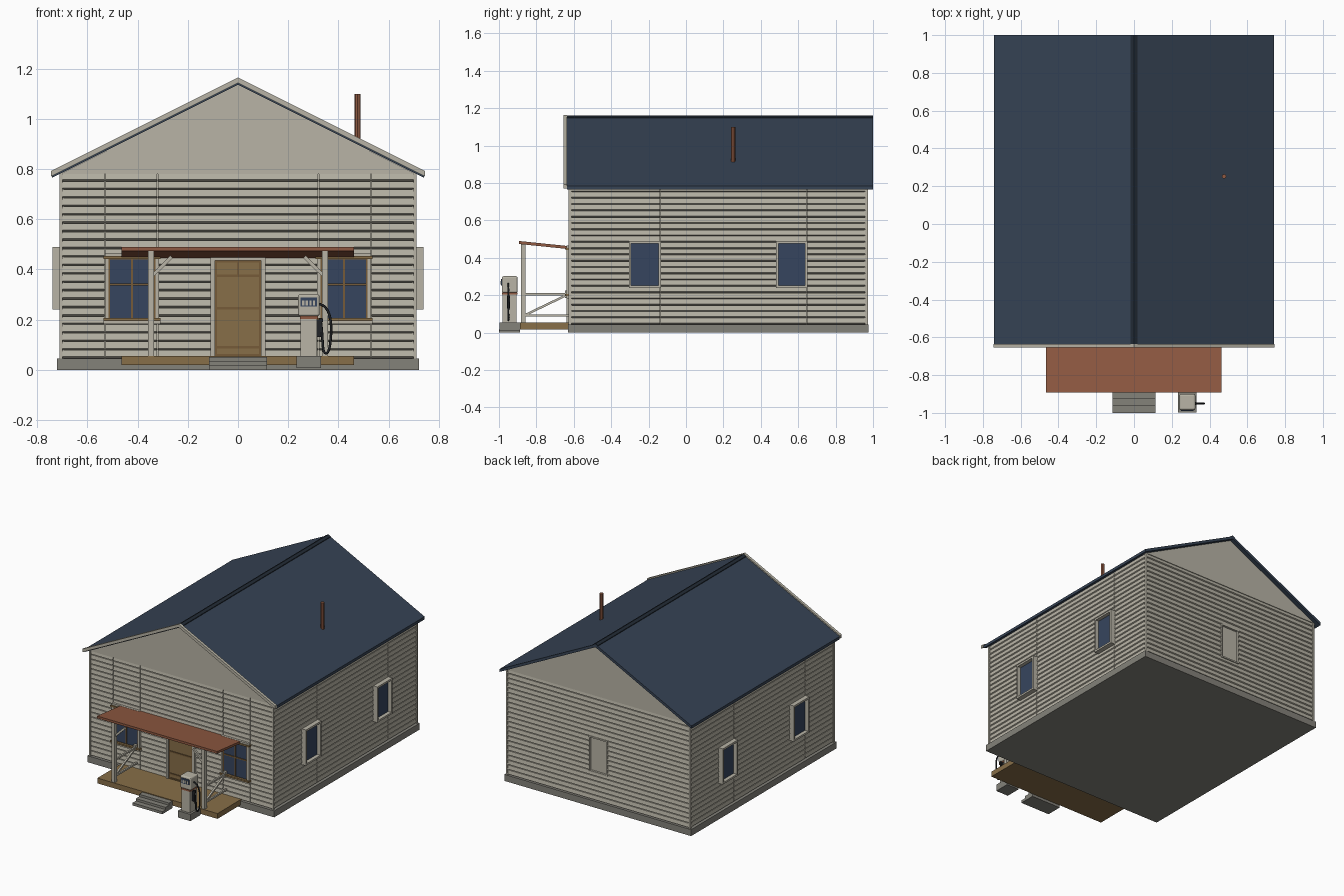
import bpy, bmesh
from mathutils import Matrix, Vector

if "Cube" in bpy.data.objects:
    bpy.data.objects.remove(bpy.data.objects["Cube"], do_unlink=True)


def material(name, rgb):
    m = bpy.data.materials.new(name)
    m.use_nodes = True
    m.diffuse_color = (*rgb, 1)
    m.node_tree.nodes["Principled BSDF"].inputs["Base Color"].default_value = (*rgb, 1)
    return m


SIDING = material("cream siding", (.48, .456, .38))
STONE = material("grey stone", (.23, .223, .195))
ROOF = material("slate blue roof", (.037, .056, .089))
RIDGE = material("dark ridge", (.016, .024, .036))
RUST = material("rust red", (.28, .102, .054))
WOOD = material("tan wood", (.242, .156, .065))
DARK_WOOD = material("brown wood", (.18, .105, .04))
GLASS = material("blue glass", (.037, .06, .112))
RUBBER = material("black rubber", (.015, .017, .02))


def finish(bm, name, mat):
    bmesh.ops.recalc_face_normals(bm, faces=bm.faces)
    mesh = bpy.data.meshes.new(name)
    bm.to_mesh(mesh)
    bm.free()
    mesh.materials.append(mat)
    ob = bpy.data.objects.new(name, mesh)
    bpy.context.collection.objects.link(ob)
    return ob


def add_box(bm, x0, x1, y0, y1, z0, z1):
    size = Matrix.Diagonal((abs(x1 - x0), abs(y1 - y0), abs(z1 - z0), 1))
    mid = Matrix.Translation(((x0 + x1) / 2, (y0 + y1) / 2, (z0 + z1) / 2))
    bmesh.ops.create_cube(bm, size=1, matrix=mid @ size)


def boxes(name, mat, *bounds):
    bm = bmesh.new()
    for b in bounds:
        add_box(bm, *b)
    return finish(bm, name, mat)


def add_prism(bm, ring_a, ring_b):
    a = [bm.verts.new(p) for p in ring_a]
    b = [bm.verts.new(p) for p in ring_b]
    bm.faces.new(a)
    bm.faces.new(b[::-1])
    for i in range(len(a)):
        j = (i + 1) % len(a)
        bm.faces.new((a[i], b[i], b[j], a[j]))


def prism_y(name, mat, profile, y0, y1):
    bm = bmesh.new()
    add_prism(bm, [(x, y0, z) for x, z in profile], [(x, y1, z) for x, z in profile])
    return finish(bm, name, mat)


def bars(name, mat, thick, *ends):
    bm = bmesh.new()
    for p, q in ends:
        p, q = Vector(p), Vector(q)
        d = q - p
        turn = d.to_track_quat('Z', 'Y').to_matrix().to_4x4()
        size = Matrix.Diagonal((thick, thick, d.length, 1))
        bmesh.ops.create_cube(bm, size=1, matrix=Matrix.Translation((p + q) / 2) @ turn @ size)
    return finish(bm, name, mat)


# Wall frames: u runs along the wall, o points outward from the core
WALLS = {
    "front": lambda u, o, z: (u, -.61 - o, z),
    "back": lambda u, o, z: (u, .955 + o, z),
    "right": lambda u, o, z: (-.695 - o, u, z),
    "left": lambda u, o, z: (.695 + o, u, z),
}


def on_wall(wall, name, mat, *bounds):
    bm = bmesh.new()
    for u0, u1, o0, o1, z0, z1 in bounds:
        a, b = WALLS[wall](u0, o0, z0), WALLS[wall](u1, o1, z1)
        add_box(bm, a[0], b[0], a[1], b[1], a[2], b[2])
    return finish(bm, name, mat)


def ring(u0, u1, z0, z1, w, o0, o1):
    return [(u0, u0 + w, o0, o1, z0, z1), (u1 - w, u1, o0, o1, z0, z1),
            (u0 + w, u1 - w, o0, o1, z0, z0 + w), (u0 + w, u1 - w, o0, o1, z1 - w, z1)]


# Clapboard rows, split by seams and openings
BASE, EAVE, ROWS = .045, .785, 22
PITCH = (EAVE - BASE) / ROWS


def siding(wall, start, end, gaps):
    bm = bmesh.new()
    place = WALLS[wall]
    for r in range(ROWS):
        z = BASE + r * PITCH
        profile = [(0, z), (.014, z + .007), (.010, z + PITCH), (0, z + PITCH)]
        u = start
        cuts = sorted(g for g in gaps if g[2] < z + PITCH / 2 < g[3])
        for g0, g1 in [c[:2] for c in cuts] + [(end, end)]:
            add_prism(bm, [place(u, o, h) for o, h in profile],
                      [place(g0, o, h) for o, h in profile])
            u = g1
    finish(bm, wall + "_siding", SIDING)


def seam(u):
    return (u - .002, u + .002, 0, 1)


boxes("foundation", STONE, (-.722, .722, -.632, .975, 0, BASE))
boxes("wall_core", SIDING, (-.695, .695, -.61, .955, BASE, EAVE))
siding("front", -.70, .70, [seam(u) for u in (-.53, -.32, .32, .53)])
siding("back", -.70, .70, [(-.065, .065, BASE + 6 * PITCH, BASE + 13 * PITCH)])
siding("left", -.615, .96, [seam(-.138), seam(.645)])
siding("right", -.615, .96, [seam(-.305), seam(.483)])
boxes("corner_boards", SIDING, *[(s * .70, s * .712, y0, y1, BASE, EAVE)
      for s in (-1, 1) for y0, y1 in ((-.627, -.612), (.957, .972))])
on_wall("back", "back_opening_trim", SIDING, *ring(-.073, .073, .239, .49, .01, .005, .018))

# Gables, roof, ridge and barge boards
gable = [(-.71, EAVE - .005), (.71, EAVE - .005), (0, 1.137)]
prism_y("front_gable", SIDING, gable, -.626, -.60)
prism_y("back_gable", SIDING, gable, .945, .971)


def chevron(half, top, thick):
    drop = half * .5
    return [(-half, top - drop), (0, top), (half, top - drop),
            (half, top - drop - thick), (0, top - thick), (-half, top - drop - thick)]


prism_y("main_roof", ROOF, chevron(.742, 1.156, .02), -.637, 1.0)
prism_y("ridge_cap", RIDGE, chevron(.018, 1.161, .01), -.636, .999)
prism_y("barge_boards", SIDING, chevron(.745, 1.165, .022), -.655, -.636)

# Stove pipe
bm = bmesh.new()
bmesh.ops.create_cone(bm, cap_ends=True, segments=8, radius1=.012, radius2=.012, depth=.22,
                      matrix=Matrix.Translation((.477, .252, .99)))
finish(bm, "stove_pipe", RUST)

# Side windows
for wall in ("left", "right"):
    for i, (u0, u1) in enumerate(((-.306, -.134), (.482, .65))):
        name = f"{wall}_window_{i + 1}"
        on_wall(wall, name + "_frame", SIDING, *ring(u0, u1, .24, .49, .013, .005, .045))
        on_wall(wall, name + "_glass", GLASS, (u0 + .01, u1 - .01, .012, .019, .25, .48))

# Front windows with sills and glazing bars
for side, s in (("right", -1), ("left", 1)):
    a, b = sorted((s * .53, s * .315))
    mid = (a + b) / 2
    name = f"front_{side}_window"
    on_wall("front", name + "_glass", GLASS, (a + .01, b - .01, .012, .019, .2, .445))
    on_wall("front", name + "_frame", SIDING,
            (a, a + .013, .005, .028, .19, .455), (b - .013, b, .005, .028, .19, .455),
            (a - .006, b + .006, .005, .03, .183, .195), (a, b, .005, .028, .452, .465))
    on_wall("front", name + "_bars", DARK_WOOD,
            (mid - .004, mid + .004, .015, .024, .2, .445),
            (a + .013, b - .013, .015, .025, .335, .343),
            *ring(a + .012, b - .012, .2, .447, .007, .015, .024))
    on_wall("front", name + "_sill", WOOD,
            (a - .006, b + .006, .005, .038, .195, .206), (a - .006, b + .006, .005, .035, .442, .453))

# Front door
on_wall("front", "door_trim", SIDING, (-.11, -.092, .005, .03, .055, .45),
        (.092, .11, .005, .03, .055, .45), (-.11, .11, .005, .03, .436, .452))
on_wall("front", "door_panel", WOOD, (-.092, .092, .005, .018, .055, .436))
on_wall("front", "door_rails", DARK_WOOD, *ring(-.092, .092, .055, .436, .008, .017, .023),
        (-.004, .004, .017, .022, .375, .43),
        *[(-.085, .085, .017, .023, z - .005, z + .005) for z in (.09, .245, .375)])

# Porch deck, steps and sloped canopy
boxes("porch_deck", WOOD, (-.465, .463, -.888, -.625, .018, .055))
boxes("porch_steps", STONE, *[(-.115, .115, y, -.888, z0, z1) for y, z0, z1 in
      ((-1.0, 0, .018), (-.963, .018, .034), (-.926, .034, .05))])
bm = bmesh.new()
canopy = [(-.892, .474), (-.892, .49), (-.62, .462), (-.62, .446)]
add_prism(bm, [(-.465, y, z) for y, z in canopy], [(.463, y, z) for y, z in canopy])
finish(bm, "porch_canopy", RUST)

# Posts, braces and side rails
for side, s in (("right", -1), ("left", 1)):
    x = s * .347
    boxes(f"{side}_porch_post", SIDING, (x - .0125, x + .0125, -.883, -.858, .055, .476))
    bars(f"{side}_porch_brace", SIDING, .014, ((x, -.87, .37), (s * .265, -.87, .45)))
    bars(f"{side}_porch_rails", SIDING, .012,
         ((x, -.87, .205), (x, -.625, .205)), ((x, -.87, .092), (x, -.625, .092)),
         ((x, -.865, .092), (x, -.63, .205)))
    boxes(f"{side}_wall_bracket", SIDING, (x - .01, x + .01, -.648, -.62, .185, .225))

# Fuel pump
boxes("pump_base", STONE, (.233, .33, -.997, -.888, .008, .055))
boxes("pump_body", SIDING, (.25, .315, -.98, -.905, .05, .205))
boxes("pump_band", RUST, (.247, .318, -.983, -.902, .203, .215))
head = boxes("pump_head", SIDING, (.24, .325, -.985, -.9, .213, .302))
bevel = head.modifiers.new("rounded", 'BEVEL')
bevel.width, bevel.segments = .01, 3
boxes("pump_display", GLASS, (.25, .315, -.989, -.98, .252, .288))
boxes("pump_dials", SIDING, *[(x, x + .009, -.991, -.985, .257, .277)
      for x in (.256, .27, .284, .298)])
boxes("pump_nozzle", RUBBER, (.315, .33, -.957, -.942, .13, .2), (.322, .338, -.955, -.944, .19, .205))

# Hanging hose
path = [(.32, .262), (.345, .26), (.372, .22), (.372, .13), (.362, .06), (.335, .065),
        (.338, .13), (.33, .195)]
curve = bpy.data.curves.new("pump_hose", 'CURVE')
curve.dimensions = '3D'
curve.bevel_depth, curve.bevel_resolution, curve.resolution_u = .005, 2, 6
spline = curve.splines.new('NURBS')
spline.points.add(len(path) - 1)
for point, (x, z) in zip(spline.points, path):
    point.co = (x, -.95, z, 1)
spline.use_endpoint_u = True
curve.materials.append(RUBBER)
bpy.context.collection.objects.link(bpy.data.objects.new("pump_hose", curve))
